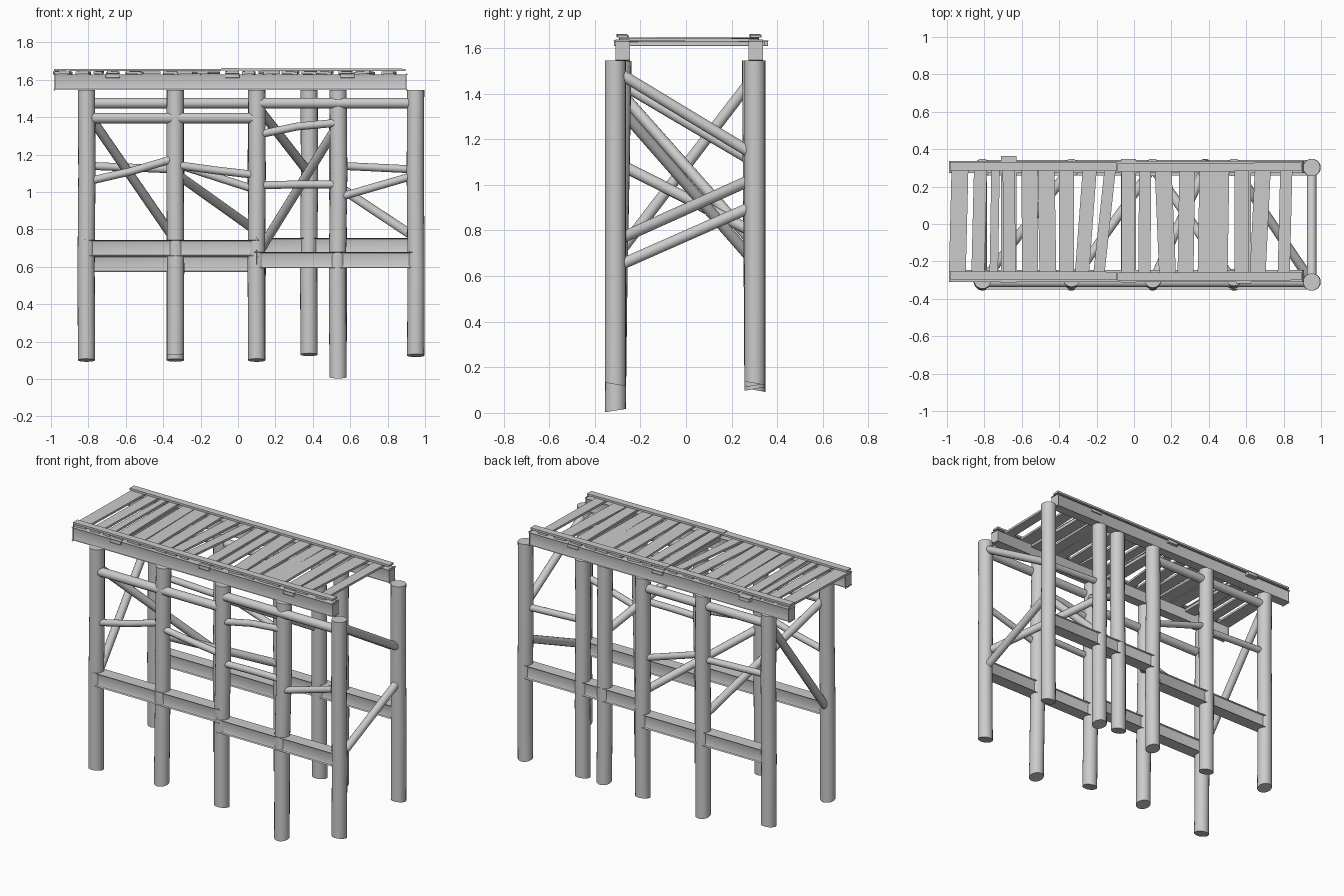
import bpy, bmesh, math, random
from mathutils import Vector

random.seed(4)
if "Cube" in bpy.data.objects:
    bpy.data.objects.remove(bpy.data.objects["Cube"])

wood = bpy.data.materials.new("weathered grey wood")
wood.use_nodes = True
GREY = (0.6, 0.6, 0.6, 1)
wood.diffuse_color = GREY
wood.node_tree.nodes["Principled BSDF"].inputs["Base Color"].default_value = GREY


def finish(bm, name):
    bmesh.ops.recalc_face_normals(bm, faces=bm.faces)
    mesh = bpy.data.meshes.new(name)
    bm.to_mesh(mesh)
    bm.free()
    mesh.materials.append(wood)
    obj = bpy.data.objects.new(name, mesh)
    bpy.context.collection.objects.link(obj)
    bpy.ops.object.select_all(action="DESELECT")
    obj.select_set(True)
    bpy.context.view_layer.objects.active = obj
    bpy.ops.object.shade_smooth_by_angle(angle=math.radians(40))
    return obj


def pole(name, points, radius, sides=16, slant=0.0):
    """Round pole through the points, with an optional slanted first end."""
    bm = bmesh.new()
    points = [Vector(p) for p in points]
    along = (points[-1] - points[0]).normalized()
    helper = Vector((1, 0, 0)) if abs(along.z) > 0.9 else Vector((0, 0, 1))
    u = along.cross(helper).normalized()
    v = along.cross(u)
    rings = []
    for i, p in enumerate(points):
        ring = []
        for k in range(sides):
            a = math.tau * k / sides
            tilt = along * (slant * math.cos(a)) if i == 0 else Vector()
            ring.append(bm.verts.new(p + radius * (u * math.cos(a) + v * math.sin(a)) + tilt))
        rings.append(ring)
    for low, high in zip(rings, rings[1:]):
        for k in range(sides):
            n = (k + 1) % sides
            bm.faces.new((low[k], low[n], high[n], high[k]))
    bm.faces.new(rings[0])
    bm.faces.new(rings[-1])
    return finish(bm, name)


def board(name, start, end, width, height, bevel=0.0, roll=0.0):
    """Rectangular timber between two points."""
    bm = bmesh.new()
    start, end = Vector(start), Vector(end)
    along = (end - start).normalized()
    side = along.cross(Vector((0, 0, 1))).normalized()
    up = side.cross(along)
    bmesh.ops.create_cube(bm, size=1)
    for vert in bm.verts:
        c = vert.co.copy()
        vert.co = (start.lerp(end, c.x + 0.5) + side * (c.y * width)
                   + up * (c.z * height + c.y * c.x * roll))
    if bevel:
        bmesh.ops.bevel(bm, geom=list(bm.edges), offset=bevel, segments=2,
                        profile=0.5, affect="EDGES")
    return finish(bm, name)


FRONT, BACK = -0.31, 0.302
A, B, C, S, D, E = -0.81, -0.335, 0.10, 0.38, 0.535, 0.95   # post stations

# Upright posts: station, foot height, inward lean at the top
posts = {
    "front": (FRONT, [(A, 0.1, 0.01), (B, 0.135, 0.02), (C, 0.1, 0.015),
                      (D, 0.01, 0.025), (E, 0.125, 0)]),
    "back": (BACK, [(A, 0.16, 0), (B, 0.1, 0), (C, 0.105, 0),
                    (S, 0.13, -0.01), (D, 0.12, 0), (E, 0.13, 0)]),
}
for row, (y, stations) in posts.items():
    for i, (x, foot, lean) in enumerate(stations):
        wob = random.uniform(-0.004, 0.004)
        pole(f"{row}_post_{i + 1}",
             [(x, y, foot), (x + wob, y + lean * 0.3, 0.6),
              (x - wob, y + lean * 0.7, 1.1), (x, y + lean, 1.545)],
             0.046, 20, random.choice((-1, 1)) * 0.008)

# Heavy lower beams, stepping in height at the middle post
for row, y, left_z, right_z in (("front", FRONT, 0.7, 0.635), ("back", BACK, 0.615, 0.71)):
    board(f"{row}_lower_beam_right", (A, y, left_z), (C, y, left_z), 0.055, 0.085, 0.014)
    board(f"{row}_lower_beam_left", (C, y, right_z), (E, y, right_z), 0.055, 0.085, 0.014)

# Round upper rails
pole("front_upper_rail_right", [(A, FRONT, 1.395), (C, FRONT, 1.395)], 0.028)
pole("front_upper_rail_left", [(C, FRONT, 1.475), (E, FRONT, 1.475)], 0.028)
pole("back_upper_rail_right", [(A, BACK, 1.475), (C, BACK, 1.475)], 0.028)

# Thin rods between neighbouring posts: y, from, to, heights along the rod
rods = [
    (FRONT, A, B, (1.055, 1.11, 1.18)), (FRONT, B, C, (1.145, 1.115, 1.09)),
    (FRONT, C, D, (1.035, 1.04, 1.04)), (FRONT, C, D, (1.305, 1.35, 1.37)),
    (FRONT, D, E, (0.97, 1.03, 1.09)), (BACK, A, B, (1.14, 1.13, 1.12)),
    (BACK, B, C, (1.15, 1.08, 1.01)), (BACK, D, E, (1.14, 1.13, 1.12)),
]
for i, (y, x1, x2, heights) in enumerate(rods):
    pole(f"side_rod_{i + 1}",
         [(x1 + (x2 - x1) * k / 2, y, z) for k, z in enumerate(heights)], 0.021, 12)

# Diagonal braces from the front row to the back row
braces = [
    (A, 1.43, B, 0.74), (B, 1.1, C, 0.79), (C, 1.46, S, 1.1), (D, 1.36, C, 0.66),
    (E, 0.755, D, 1.03), (E, 1.5, E, 1.13), (E, 0.64, E, 0.91), (A, 0.68, A, 1.48),
]
for i, (x1, z1, x2, z2) in enumerate(braces):
    pole(f"cross_brace_{i + 1}", [(x1, FRONT, z1), (x2, BACK, z2)], 0.025, 14)

# Deck beams and the thin split rails on top of them
for row, y in (("front", -0.278), ("back", 0.306)):
    board(f"{row}_deck_beam", (-0.98, y, 1.588), (0.9, y, 1.588), 0.048, 0.082, 0.008)
    board(f"{row}_deck_rail_right", (-0.985, y + 0.003, 1.652), (-0.09, y, 1.652), 0.045, 0.013)
    board(f"{row}_deck_rail_left", (-0.088, y - 0.004, 1.655), (0.895, y, 1.652), 0.045, 0.013)

# Bearers that poke out under the planks
for i, (x, y1, y2) in enumerate(((-0.67, -0.312, 0.36), (-0.03, -0.31, 0.345), (0.585, -0.316, 0.335))):
    board(f"deck_bearer_{i + 1}", (x, y1, 1.621), (x, y2, 1.621), 0.075, 0.024, 0.003)

# Uneven planks: front x, back x, width
planks = [
    (-0.945, -0.93, 0.09), (-0.835, -0.82, 0.07), (-0.75, -0.74, 0.045),
    (-0.665, -0.67, 0.065), (-0.555, -0.56, 0.085), (-0.46, -0.47, 0.09),
    (-0.36, -0.36, 0.08), (-0.28, -0.235, 0.075), (-0.19, -0.125, 0.06),
    (-0.03, -0.03, 0.072), (0.055, 0.06, 0.065), (0.18, 0.155, 0.09),
    (0.275, 0.285, 0.085), (0.38, 0.39, 0.08), (0.46, 0.47, 0.08),
    (0.575, 0.575, 0.075), (0.66, 0.69, 0.085), (0.8, 0.815, 0.065),
]
for i, (x1, x2, width) in enumerate(planks):
    board(f"deck_plank_{i + 1}", (x1, -0.29, 1.637), (x2, 0.318, 1.637),
          width, 0.014, 0, random.uniform(-0.012, 0.012))
